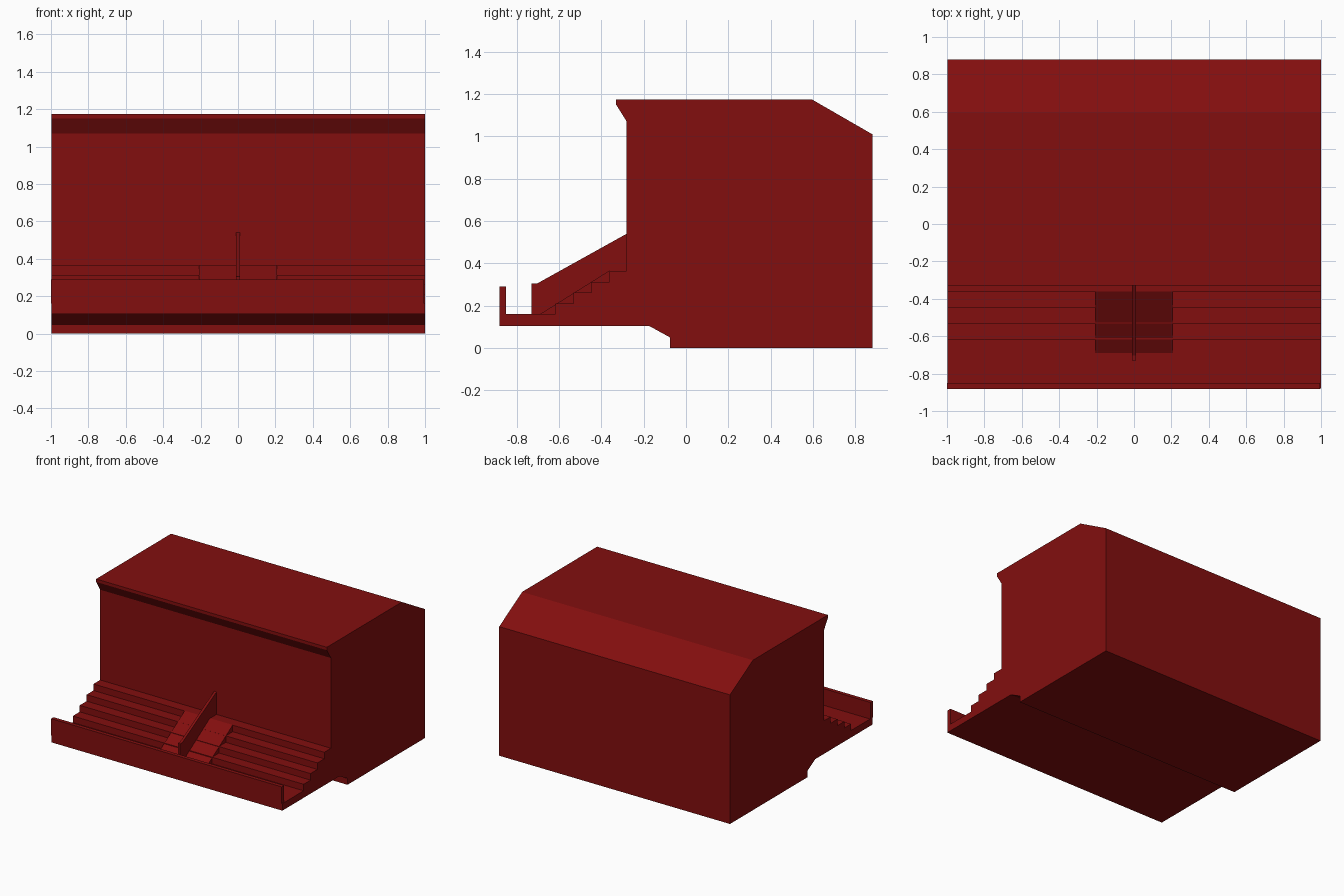
import bpy
import bmesh

cube = bpy.data.objects.get("Cube")
if cube:
    bpy.data.objects.remove(cube, do_unlink=True)

# Single dark red material
COLOUR = (0.225, 0.0045, 0.0045, 1.0)
red = bpy.data.materials.new("dark_red")
red.use_nodes = True
red.diffuse_color = COLOUR
red.node_tree.nodes["Principled BSDF"].inputs["Base Color"].default_value = COLOUR


def extrude_profile(name, profile, x_min, x_max):
    """Sweep a (y, z) side profile along x into a closed solid."""
    bm = bmesh.new()
    face = bm.faces.new([bm.verts.new((x_min, y, z)) for y, z in profile])
    swept = bmesh.ops.extrude_face_region(bm, geom=[face])
    verts = [g for g in swept["geom"] if isinstance(g, bmesh.types.BMVert)]
    bmesh.ops.translate(bm, verts=verts, vec=(x_max - x_min, 0, 0))
    bmesh.ops.recalc_face_normals(bm, faces=bm.faces)
    mesh = bpy.data.meshes.new(name)
    bm.to_mesh(mesh)
    bm.free()
    mesh.materials.append(red)
    obj = bpy.data.objects.new(name, mesh)
    bpy.context.collection.objects.link(obj)
    return obj


FLOOR, TREAD, RISE = 0.16, 0.085, 0.051
STEP_START, WALL_Y = -0.617, -0.28

# Four steps climbing from the front walkway to the main wall
steps = []
for i in range(4):
    y = STEP_START + i * TREAD
    steps += [(y, FLOOR + i * RISE), (y, FLOOR + (i + 1) * RISE)]
top_y, top_z = steps[-1]

# Main hall: base, walkway, steps, wall, overhanging lip and chamfered roof
hall = [(0.88, 0), (-0.075, 0), (-0.075, 0.05), (-0.175, 0.105),
        (-0.88, 0.105), (-0.88, FLOOR)] + steps + [
        (WALL_Y, top_z), (WALL_Y, 1.07), (-0.33, 1.15), (-0.33, 1.173),
        (0.597, 1.173), (0.88, 1.01)]
extrude_profile("stepped_hall", hall, -0.997, 1.0)

# Low parapet along the front of the walkway
extrude_profile("front_parapet", [(-0.881, FLOOR), (-0.851, FLOOR),
                                  (-0.851, 0.29), (-0.881, 0.29)], -1.0, 0.995)

# Central ramp resting on the step noses
extrude_profile("stair_ramp", [(-0.69, FLOOR), (top_y, FLOOR),
                               (top_y, top_z + 0.002)], -0.208, 0.208)

# Thin sloping divider standing on the ramp
extrude_profile("centre_divider", [(-0.73, FLOOR), (WALL_Y, FLOOR), (WALL_Y, 0.54),
                                   (-0.703, 0.305), (-0.73, 0.305)], -0.01, 0.01)
